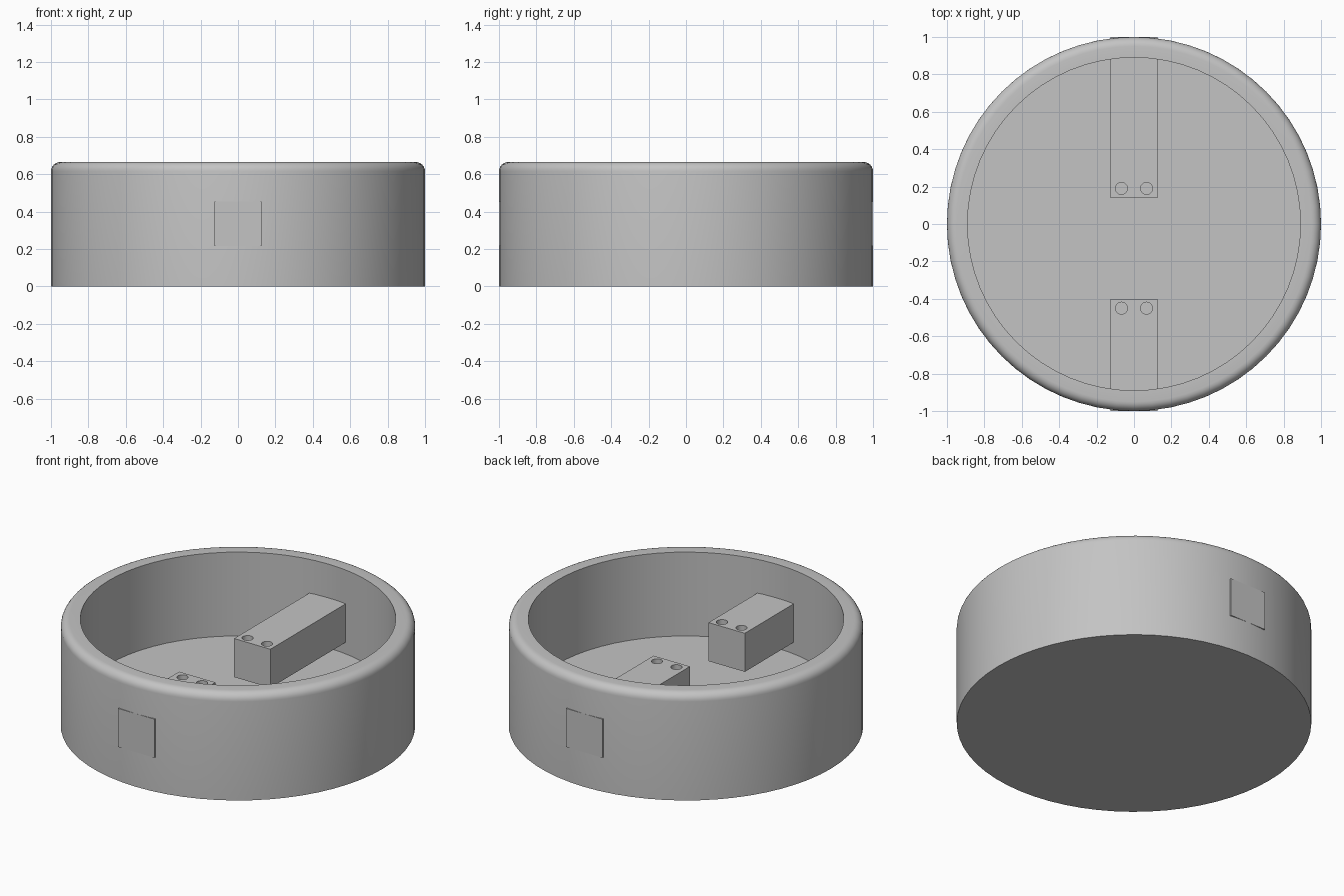
import bpy, bmesh
from math import pi, sin, cos, radians
from mathutils import Matrix, Vector

cube = bpy.data.objects.get("Cube")
if cube:
    bpy.data.objects.remove(cube, do_unlink=True)

GREY = (0.55, 0.55, 0.55, 1)
grey = bpy.data.materials.new("plain_grey")
grey.use_nodes = True
grey.diffuse_color = GREY
grey.node_tree.nodes["Principled BSDF"].inputs["Base Color"].default_value = GREY

HEIGHT, FLOOR, INNER, FILLET = 0.665, 0.143, 0.89, 0.05
BAR_LOW, BAR_HIGH, BAR_HALF = 0.215, 0.455, 0.125


def make_object(name, bm):
    bmesh.ops.recalc_face_normals(bm, faces=bm.faces)
    mesh = bpy.data.meshes.new(name)
    bm.to_mesh(mesh)
    bm.free()
    mesh.materials.append(grey)
    obj = bpy.data.objects.new(name, mesh)
    bpy.context.collection.objects.link(obj)
    return obj


def smooth(obj):
    bpy.ops.object.select_all(action='DESELECT')
    obj.select_set(True)
    bpy.context.view_layer.objects.active = obj
    bpy.ops.object.shade_smooth_by_angle(angle=radians(35))


# Round open cup: lathed profile with a rounded outer rim
profile = [(0, 0), (1, 0)]
for i in range(7):
    a = i / 6 * pi / 2
    profile.append((1 - FILLET + FILLET * cos(a), HEIGHT - FILLET + FILLET * sin(a)))
profile += [(INNER, HEIGHT), (INNER, FLOOR), (0, FLOOR)]
bm = bmesh.new()
verts = [bm.verts.new((r, 0, z)) for r, z in profile]
edges = [bm.edges.new(pair) for pair in zip(verts, verts[1:])]
bmesh.ops.spin(bm, geom=verts + edges, cent=(0, 0, 0), axis=(0, 0, 1),
               angle=2 * pi, steps=64)
bmesh.ops.remove_doubles(bm, verts=bm.verts, dist=0.0001)
smooth(make_object("cup", bm))


# Square bars running through the wall, each with two holes near its inner end
def make_bar(name, inner_y, outer_y, hole_y):
    bm = bmesh.new()
    size = Vector((2 * BAR_HALF, abs(outer_y - inner_y), BAR_HIGH - BAR_LOW))
    centre = Vector((0, (inner_y + outer_y) / 2, (BAR_LOW + BAR_HIGH) / 2))
    bmesh.ops.create_cube(bm, size=1,
                          matrix=Matrix.Translation(centre) @ Matrix.Diagonal(size).to_4x4())
    bar = make_object(name, bm)

    bm = bmesh.new()
    for x in (-0.067, 0.067):
        bmesh.ops.create_cone(bm, cap_ends=True, segments=32, radius1=0.032, radius2=0.032,
                              depth=0.5, matrix=Matrix.Translation((x, hole_y, centre.z)))
    cutter = make_object(name + "_hole_cutter", bm)
    cutter.hide_render = True
    cutter.hide_set(True)
    cutter.display_type = 'WIRE'
    cut = bar.modifiers.new("holes", 'BOOLEAN')
    cut.operation = 'DIFFERENCE'
    cut.solver = 'EXACT'
    cut.object = cutter


make_bar("front_bar", -0.4, -1, -0.45)
make_bar("back_bar", 0.14, 1, 0.19)
